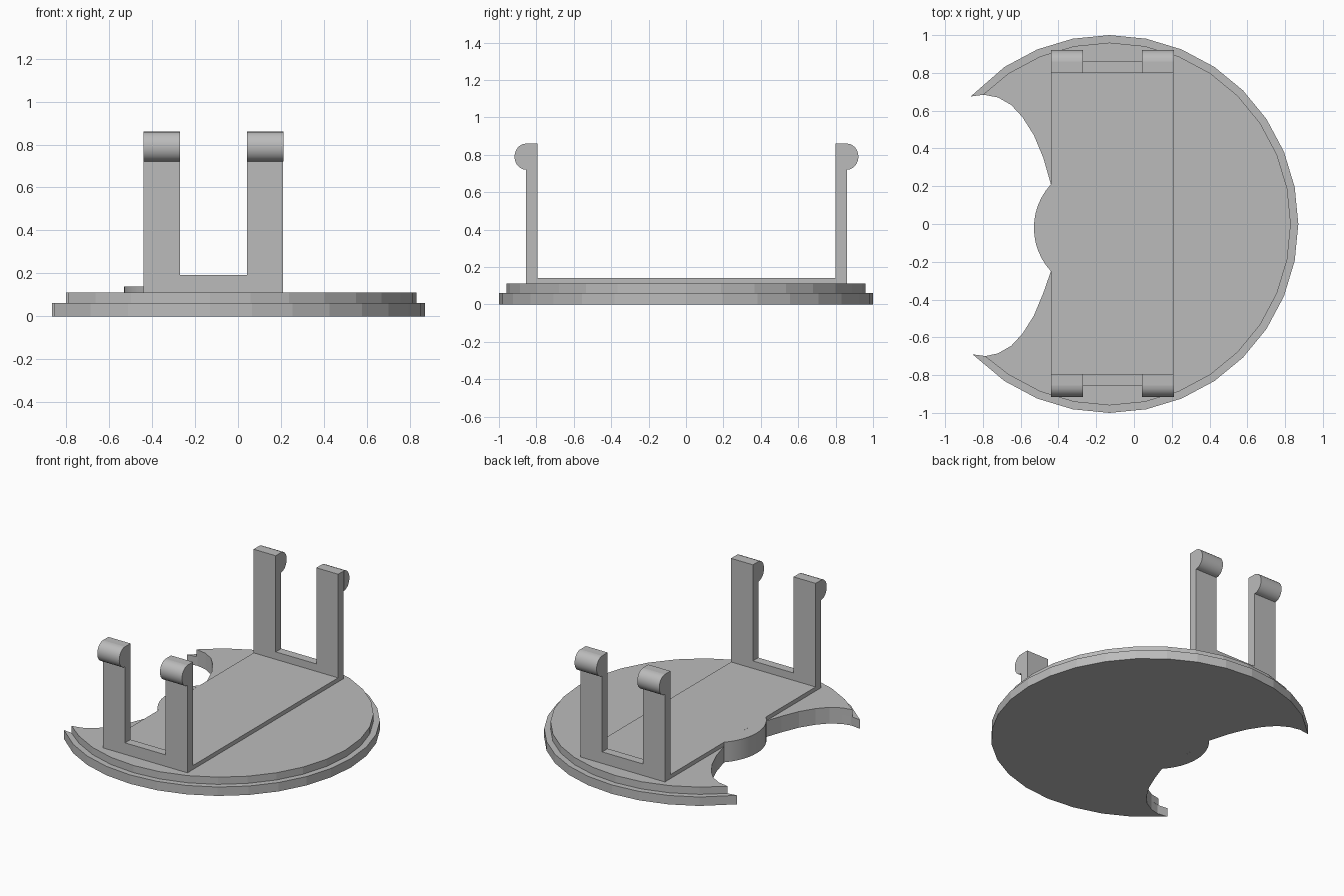
import bpy, bmesh, math
from mathutils import Vector

cube = bpy.data.objects.get("Cube")
if cube:
    bpy.data.objects.remove(cube, do_unlink=True)

grey = bpy.data.materials.new("plain_grey")
grey.use_nodes = True
colour = (0.5, 0.5, 0.5, 1)
grey.diffuse_color = colour
grey.node_tree.nodes["Principled BSDF"].inputs["Base Color"].default_value = colour


def prism(name, points, offset, smooth=False):
    """Extrude a closed 3D outline along an offset."""
    bm = bmesh.new()
    face = bm.faces.new([bm.verts.new(p) for p in points])
    new = bmesh.ops.extrude_face_region(bm, geom=[face])["geom"]
    bmesh.ops.translate(bm, vec=Vector(offset),
                        verts=[v for v in new if isinstance(v, bmesh.types.BMVert)])
    bmesh.ops.recalc_face_normals(bm, faces=bm.faces[:])
    mesh = bpy.data.meshes.new(name)
    bm.to_mesh(mesh)
    bm.free()
    mesh.materials.append(grey)
    obj = bpy.data.objects.new(name, mesh)
    bpy.context.collection.objects.link(obj)
    if smooth:
        bpy.ops.object.select_all(action="DESELECT")
        obj.select_set(True)
        bpy.context.view_layer.objects.active = obj
        bpy.ops.object.shade_smooth_by_angle(angle=math.radians(35))
    return obj


# Crescent layers: 32-sided disc with a scooped notch on one side
CX, LEFT, RIGHT = -0.13, -0.44, 0.21
scoop = [(-0.79, 0.685), (-0.72, 0.67), (-0.65, 0.63), (-0.59, 0.565),
         (-0.53, 0.47), (-0.48, 0.35), (LEFT, 0.21)]


def crescent(radius, tips):
    rim = [(CX + radius * math.cos(k * math.pi / 16),
            radius * math.sin(k * math.pi / 16)) for k in range(-11, 12)]
    lower = [(x, -y - 0.015) for x, y in reversed(scoop[1:-1])]
    return rim + tips[:1] + scoop[1:] + [(LEFT, -0.25)] + lower + tips[1:]


bottom = crescent(1.0, [(-0.865, 0.675), (-0.855, -0.69)])
# Keep the flattened start of the scoop next to each outer tip
i = bottom.index((-0.865, 0.675))
bottom.insert(i + 1, scoop[0])
bottom.insert(len(bottom) - 1, (-0.78, -0.70))
top = crescent(0.96, [(-0.80, 0.685), (-0.79, -0.70)])
prism("base_disc", [(x, y, 0) for x, y in bottom], (0, 0, 0.062))
prism("upper_disc", [(x, y, 0.062) for x, y in top], (0, 0, 0.05))

# Rounded bulge in the middle of the notch
bulge = []
for k in range(13):
    a = math.radians(-42.7 + 85.4 * k / 12)
    bulge.append((-0.191 - 0.339 * math.cos(a), -0.02 + 0.339 * math.sin(a), 0))
prism("notch_bulge", bulge, (0, 0, 0.14), True)

# Raised plate between the clips
plate = [(LEFT, -0.795), (RIGHT, -0.795), (RIGHT, 0.80), (LEFT, 0.80)]
prism("raised_plate", [(x, y, 0.11) for x, y in plate], (0, 0, 0.03))

# Forked clips with half-round catches on the outer faces
fork = [(LEFT, 0.11), (RIGHT, 0.11), (RIGHT, 0.86), (0.042, 0.86),
        (0.042, 0.192), (-0.27, 0.192), (-0.27, 0.86), (LEFT, 0.86)]
for side, sign, inner in (("front", -1, -0.795), ("back", 1, 0.80)):
    prism(side + "_fork", [(x, inner, z) for x, z in fork], (0, sign * 0.06, 0))
    outer = inner + sign * 0.06
    for hand, x0 in (("right", LEFT), ("left", 0.042)):
        arc = []
        for k in range(13):
            a = math.pi * k / 12 - math.pi / 2
            arc.append((x0, outer + sign * 0.062 * math.cos(a), 0.79 + 0.07 * math.sin(a)))
        prism(f"{side}_{hand}_catch", arc, (0.169, 0, 0), True)
